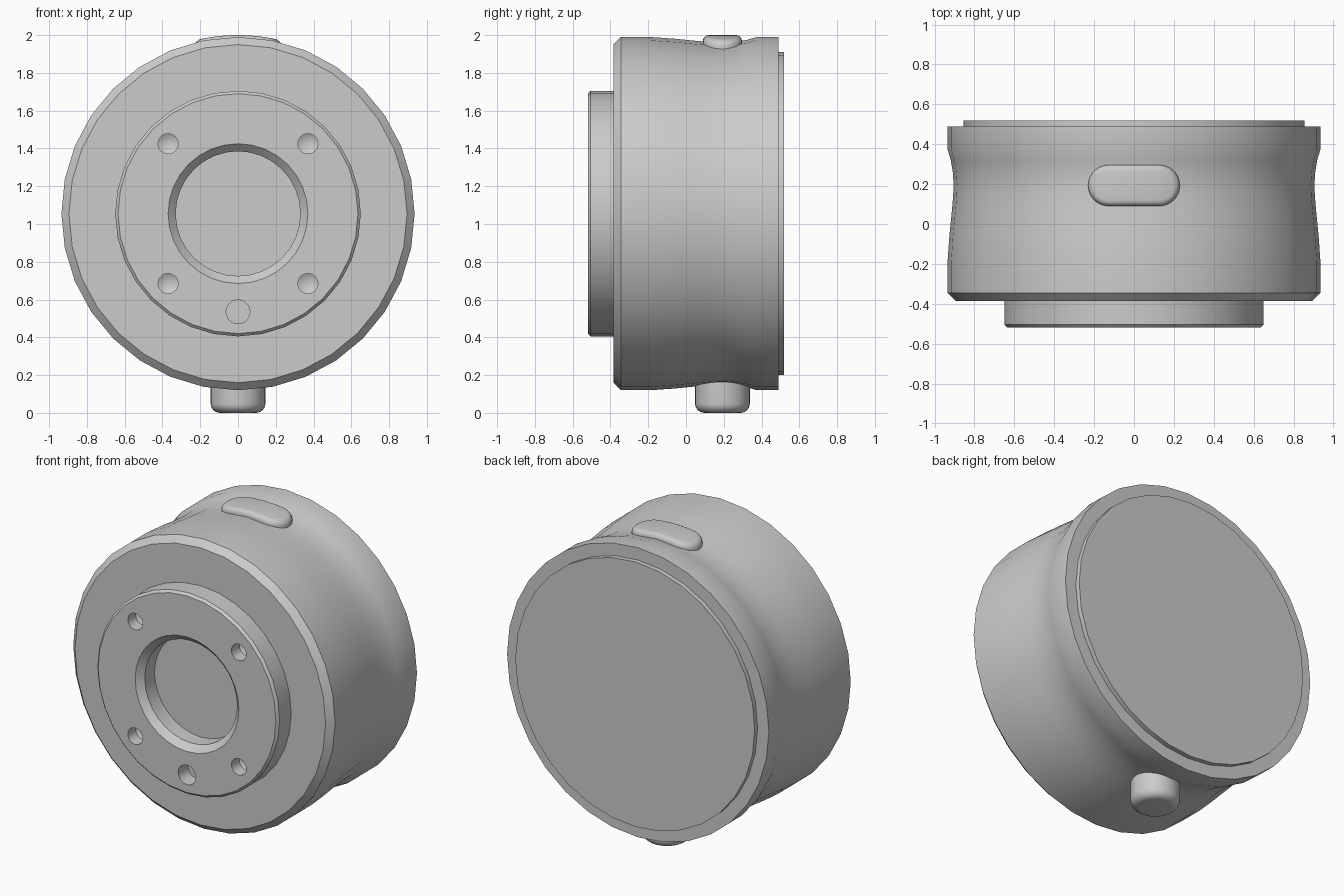
import bpy, bmesh, math
from mathutils import Matrix

if "Cube" in bpy.data.objects:
    bpy.data.objects.remove(bpy.data.objects["Cube"])

ZC = 1.055   # height of the main axis, which runs along y
YC = 0.193   # y position of button and pin


def finish(name, bm, smooth=True):
    bmesh.ops.recalc_face_normals(bm, faces=bm.faces)
    me = bpy.data.meshes.new(name)
    bm.to_mesh(me)
    bm.free()
    ob = bpy.data.objects.new(name, me)
    bpy.context.collection.objects.link(ob)
    if smooth:
        shade(ob)
    return ob


def shade(ob):
    bpy.ops.object.select_all(action='DESELECT')
    bpy.context.view_layer.objects.active = ob
    ob.select_set(True)
    bpy.ops.object.shade_smooth_by_angle(angle=math.radians(30))


def lathe(name, profile, matrix, seg=32, smooth=True):
    """Revolve (radius, height) pairs about local z; radius 0 ends become a point."""
    bm = bmesh.new()
    rings = []
    for r, h in profile:
        if r == 0:
            rings.append([bm.verts.new((0, 0, h))] * seg)
        else:
            rings.append([bm.verts.new((r * math.cos(2 * math.pi * i / seg),
                                        r * math.sin(2 * math.pi * i / seg), h))
                          for i in range(seg)])
    for a, b in zip(rings, rings[1:]):
        for i in range(seg):
            j = (i + 1) % seg
            bm.faces.new(list(dict.fromkeys((a[i], a[j], b[j], b[i]))))
    for ring in (rings[0], rings[-1]):
        if ring[0] is not ring[1]:
            bm.faces.new(ring)
    bm.transform(matrix)
    return finish(name, bm, smooth)


def along_y(x=0, z=ZC):
    return Matrix.Translation((x, 0, z)) @ Matrix.Rotation(math.radians(-90), 4, 'X')


# Housing: bore floor, chamfered bore, mounting boss, waisted body
housing = lathe("housing", [
    (0.33, -0.38), (0.33, -0.48), (0.37, -0.52), (0.635, -0.52), (0.65, -0.505),
    (0.65, -0.385), (0.895, -0.385), (0.935, -0.345), (0.935, -0.19),
    (0.926, -0.06), (0.914, 0.06), (0.907, 0.14), (0.905, 0.2), (0.909, 0.26),
    (0.919, 0.32), (0.935, 0.375), (0.935, 0.49)], along_y(), smooth=False)

# Screw holes with drilled tips, and one flat locating hole
cutters = [lathe("screw_hole_cutter",
                 [(0.053, -0.6), (0.053, -0.44), (0, -0.41)],
                 along_y(sx * 0.37, ZC + sz * 0.37), 24, False)
           for sx in (-1, 1) for sz in (-1, 1)]
cutters.append(lathe("locating_hole_cutter", [(0.063, -0.6), (0.063, -0.42)],
                     along_y(0, 0.535), 24, False))
bpy.context.view_layer.objects.active = housing
for c in cutters:
    c.hide_render = True
    mod = housing.modifiers.new("hole", 'BOOLEAN')
    mod.operation = 'DIFFERENCE'
    mod.solver = 'EXACT'
    mod.object = c
    bpy.ops.object.modifier_apply(modifier=mod.name)
for c in cutters:
    bpy.data.objects.remove(c)
shade(housing)

# Rear cover disc
lathe("rear_cover", [(0.855, 0.48), (0.855, 0.52)], along_y())

# Bottom pin with rounded end
fillet = [(0.095 + 0.05 * math.sin(a), 0.05 - 0.05 * math.cos(a))
          for a in (math.radians(15 * k) for k in range(7))]
lathe("bottom_pin", fillet + [(0.145, 0.25)], Matrix.Translation((0, YC, 0)))


# Top button: rounded slot shape wrapped onto the body curve
def slot_ring(bm, inset, radius):
    """Upper half left to right, then lower half mirrored back."""
    r, c, n = 0.103 - inset, 0.127, 8
    half = [(-c - r * math.cos(math.pi / 2 * k / n), r * math.sin(math.pi / 2 * k / n))
            for k in range(n + 1)]
    half += [(-c + 2 * c * k / 8, r) for k in range(1, 8)]
    half += [(-x, y) for x, y in half[n::-1]]
    pts = half + [(x, -y) for x, y in half[-2:0:-1]]
    return [bm.verts.new((x, YC + y, ZC + math.sqrt(radius ** 2 - x * x))) for x, y in pts]


bm = bmesh.new()
steps = [(0, 0.88), (0, 0.915)]
steps += [(0.03 * (1 - math.cos(a)), 0.915 + 0.03 * math.sin(a))
          for a in (math.radians(18 * k) for k in range(1, 6))]
rings = [slot_ring(bm, i, r) for i, r in steps]
n = len(rings[0])
for a, b in zip(rings, rings[1:]):
    for i in range(n):
        j = (i + 1) % n
        bm.faces.new((a[i], a[j], b[j], b[i]))
for ring in (rings[0], rings[-1]):
    for i in range(n // 2):
        quad = (ring[i], ring[i + 1], ring[n - i - 1], ring[(n - i) % n])
        bm.faces.new(list(dict.fromkeys(quad)))
finish("top_button", bm)
